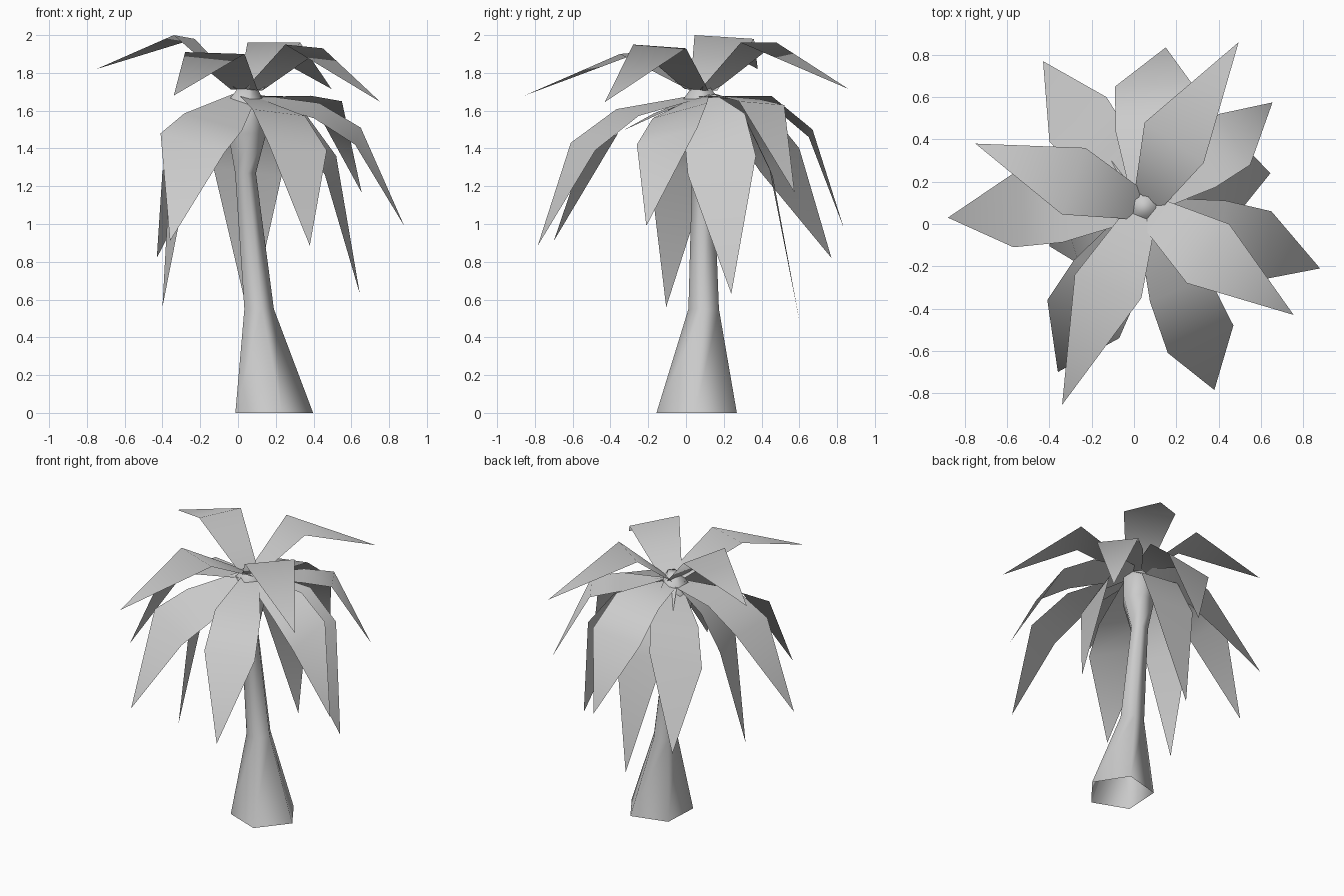
import bpy, bmesh, math
from mathutils import Vector

old = bpy.data.objects.get("Cube")
if old:
    bpy.data.objects.remove(old, do_unlink=True)

grey = bpy.data.materials.new("pale_grey")
grey.use_nodes = True
grey.diffuse_color = (0.6, 0.6, 0.6, 1)
grey.node_tree.nodes["Principled BSDF"].inputs["Base Color"].default_value = (0.6, 0.6, 0.6, 1)

CROWN = Vector((0.05, 0.08, 1.71))


def finish(name, bm):
    mesh = bpy.data.meshes.new(name)
    bm.to_mesh(mesh)
    bm.free()
    mesh.materials.append(grey)
    mesh.shade_smooth()
    ob = bpy.data.objects.new(name, mesh)
    bpy.context.collection.objects.link(ob)


def frond(name, tip, left, right, rise=None):
    """Bent leaf: narrow base, optional raised shoulder, wide section, tip."""
    tip, left, right = Vector(tip), Vector(left), Vector(right)
    half = (right - left) / 2
    mid = (left + right) / 2
    out = Vector((mid.x - CROWN.x, mid.y - CROWN.y, 0))
    root = CROWN + out.normalized() * 0.04
    base = half * 0.45
    if rise:
        root.z -= 0.04
        base = half * 0.35
    rows = [(root - base, root + base)]
    if rise:
        shoulder = root.lerp(mid, 0.6)
        shoulder.z = rise
        rows.append((shoulder - half * 0.9, shoulder + half * 0.9))
    rows.append((left, right))
    bm = bmesh.new()
    pairs = [[bm.verts.new(p) for p in row] for row in rows]
    for a, b in zip(pairs, pairs[1:]):
        bm.faces.new((a[0], a[1], b[1], b[0]))
    bm.faces.new((pairs[-1][0], pairs[-1][1], bm.verts.new(tip)))
    bm.normal_update()
    if sum(f.normal.z for f in bm.faces) < 0:
        bmesh.ops.reverse_faces(bm, faces=bm.faces[:])
    finish(name, bm)


# Trunk: leaning five-sided column, wide open foot, pinched neck, flared crown
rings = [(0.174, 0.06, 0, 0.224), (0.105, 0.095, 0.55, 0.085),
         (0.035, 0.09, 1.27, 0.06), (0.04, 0.08, 1.48, 0.11),
         (0.03, 0.08, 1.63, 0.12), (0.05, 0.08, 1.74, 0.04)]
bm = bmesh.new()
loops = []
for x, y, z, r in rings:
    angles = [math.radians(-3 + 72 * i) for i in range(5)]
    loops.append([bm.verts.new((x + r * math.cos(a), y + r * math.sin(a), z)) for a in angles])
for a, b in zip(loops, loops[1:]):
    for i in range(5):
        j = (i + 1) % 5
        bm.faces.new((a[i], a[j], b[j], b[i]))
bm.faces.new(loops[-1])
finish("trunk", bm)

# Upper fronds: rise from the crown, then dip to the tip
frond("upper_frond_right", (-0.75, 0.38, 1.82), (-0.34, 0.045, 2.0), (-0.23, 0.36, 1.98))
frond("upper_frond_front", (-0.34, -0.855, 1.68), (-0.28, -0.24, 1.91), (0.035, -0.35, 1.9))
frond("upper_frond_left", (0.755, -0.43, 1.645), (0.45, 0, 1.93), (0.25, -0.28, 1.95))
frond("upper_frond_back", (0.495, 0.86, 1.715), (0.05, 0.48, 1.96), (0.33, 0.29, 1.96))

# Middle frond: nearly level before it drops
frond("middle_frond", (0.655, 0.575, 1.165), (0.4, 0.52, 1.63), (0.55, 0.28, 1.65), 1.67)

# Lower fronds: arch outwards and droop
frond("lower_frond_back", (0.15, 0.835, 0.98), (-0.09, 0.65, 1.46), (0.27, 0.67, 1.5), 1.66)
frond("lower_frond_back_right", (-0.43, 0.77, 0.82), (-0.4, 0.39, 1.28), (-0.13, 0.6, 1.4), 1.55)
frond("lower_frond_right", (-0.88, 0.03, 0.96), (-0.57, 0.24, 1.5), (-0.57, -0.11, 1.5), 1.65)
frond("lower_frond_front_right", (-0.36, -0.7, 0.91), (-0.41, -0.36, 1.48), (-0.07, -0.54, 1.38), 1.54)
frond("lower_frond_front_left", (0.38, -0.785, 0.885), (0.16, -0.61, 1.43), (0.47, -0.48, 1.39), 1.59)
frond("lower_frond_left", (0.88, -0.21, 0.99), (0.65, 0.06, 1.51), (0.62, -0.26, 1.42), 1.6)
frond("hanging_frond_left", (0.645, 0.24, 0.63), (0.46, 0.01, 1.26), (0.52, 0.37, 1.36), 1.54)
frond("hanging_frond_right", (-0.4, -0.105, 0.56), (-0.26, -0.19, 1.27), (-0.36, 0.13, 1.29), 1.53)
frond("hanging_frond_back", (0.06, 0.6, 0.49), (-0.13, 0.44, 1.3), (0.23, 0.46, 1.25), 1.55)
